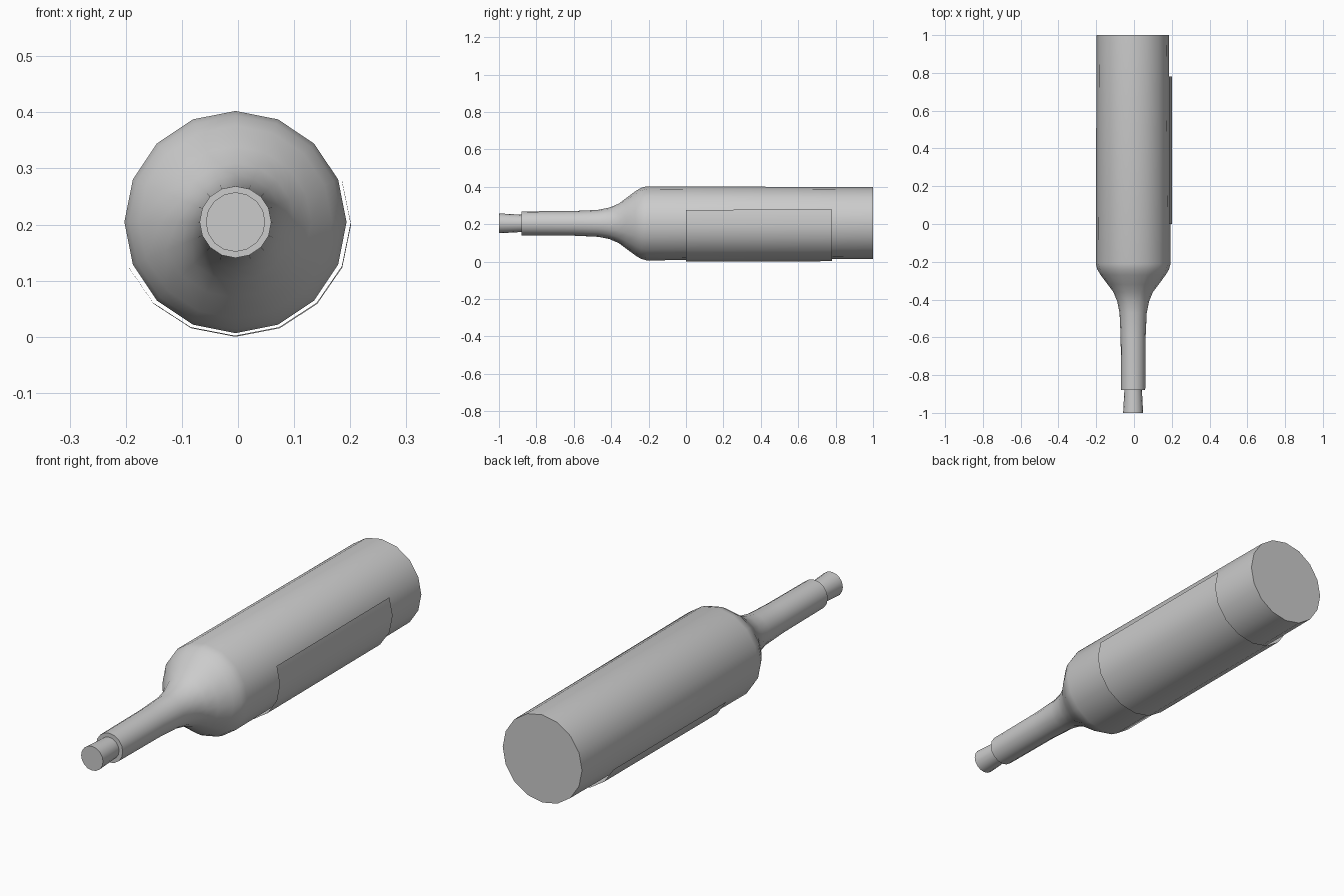
import bpy, math

cube = bpy.data.objects.get("Cube")
if cube:
    bpy.data.objects.remove(cube, do_unlink=True)

SIDES = 16
CX, CZ = -0.0045, 0.2045

grey = bpy.data.materials.new("plain grey")
grey.use_nodes = True
colour = (0.6, 0.6, 0.6, 1)
grey.diffuse_color = colour
grey.node_tree.nodes["Principled BSDF"].inputs["Base Color"].default_value = colour


def finish(name, verts, faces):
    mesh = bpy.data.meshes.new(name)
    mesh.from_pydata(verts, [], faces)
    mesh.materials.append(grey)
    obj = bpy.data.objects.new(name, mesh)
    bpy.context.collection.objects.link(obj)
    bpy.ops.object.select_all(action='DESELECT')
    obj.select_set(True)
    bpy.context.view_layer.objects.active = obj
    bpy.ops.object.shade_smooth_by_angle(angle=math.radians(40))
    return obj


def ring(y, rx, rz, cx, cz, first, count):
    """Points around the long axis, in steps of one side."""
    step = 2 * math.pi / SIDES
    return [(cx + rx * math.cos((first + i) * step), y,
             cz + rz * math.sin((first + i) * step)) for i in range(count)]


def lathe(name, profile):
    """Closed solid of revolution along y from (y, radius) pairs."""
    verts, faces = [], []
    for y, r in profile:
        lean = max(0, y + 0.2) * 0.0017
        verts += ring(y, r, r, CX - lean, CZ + lean, 0, SIDES)
    for k in range(len(profile) - 1):
        a, b = k * SIDES, (k + 1) * SIDES
        for i in range(SIDES):
            j = (i + 1) % SIDES
            faces.append((a + i, a + j, b + j, b + i))
    last = len(verts) - SIDES
    faces.append(tuple(reversed(range(SIDES))))
    faces.append(tuple(range(last, last + SIDES)))
    return finish(name, verts, faces)


# Bottle: neck, sloping shoulder, slightly tapering body
lathe("bottle", [(-0.88, 0.064), (-0.6, 0.066), (-0.47, 0.072), (-0.41, 0.084),
                 (-0.36, 0.105), (-0.32, 0.135), (-0.27, 0.172), (-0.24, 0.19),
                 (-0.21, 0.198), (1.0, 0.1915)])

# Stopper: widens towards its outer end
lathe("stopper", [(-1.0, 0.053), (-0.87, 0.046)])

# Label: thin sheet around the underside, from the left to the right
count = SIDES // 2 + 1
front = ring(0.0, 0.206, 0.2, CX, 0.2, 1 - SIDES // 2, count)
back = ring(0.78, 0.206, 0.2, CX - 0.001, 0.202, 1 - SIDES // 2, count)
finish("label", front + back,
       [(i, i + 1, count + i + 1, count + i) for i in range(count - 1)])
